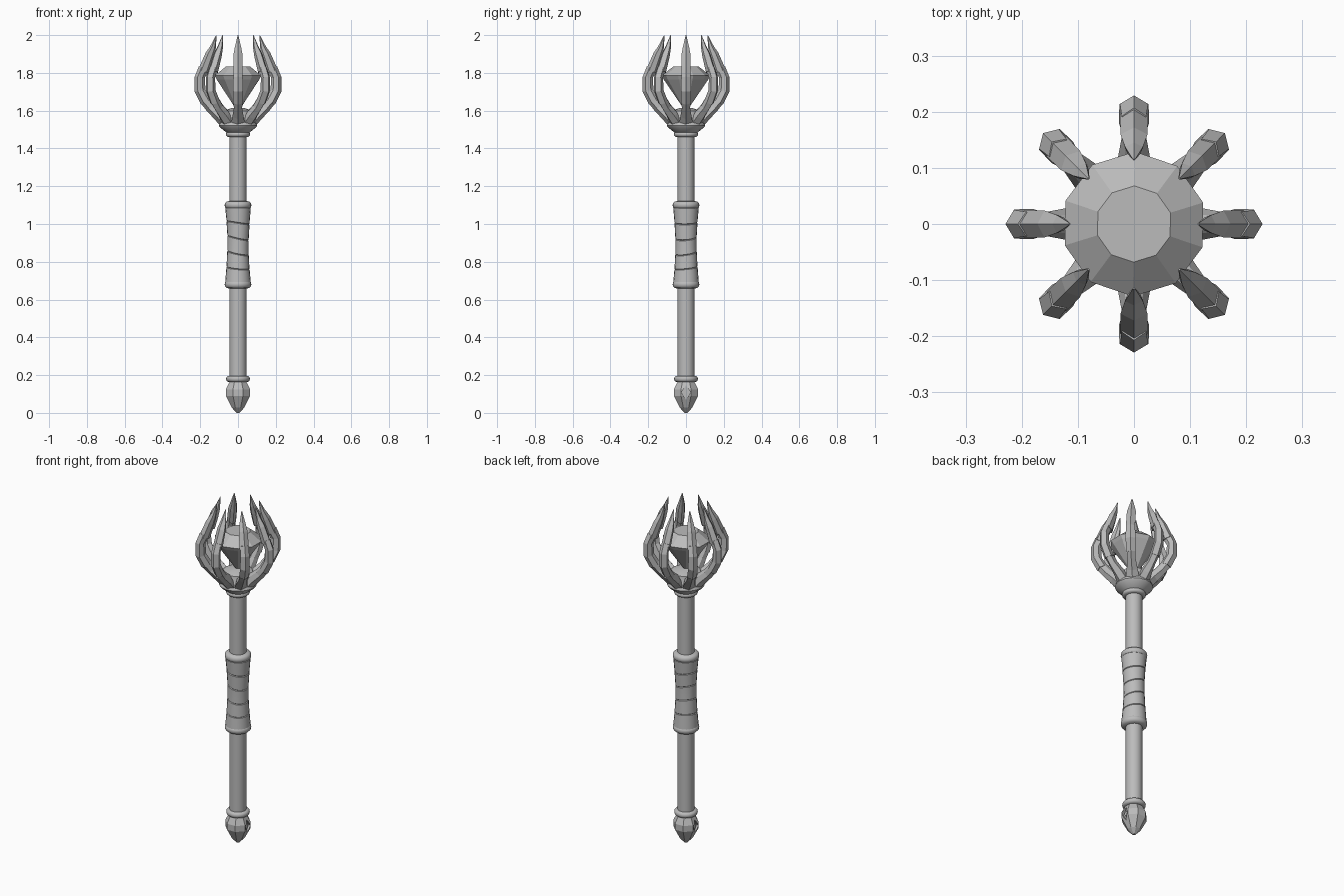
import bpy, bmesh, math
from mathutils import Matrix, Vector

if "Cube" in bpy.data.objects:
    bpy.data.objects.remove(bpy.data.objects["Cube"])

stone = bpy.data.materials.new("grey_stone")
stone.diffuse_color = (0.5, 0.5, 0.5, 1)
stone.use_nodes = True
stone.node_tree.nodes["Principled BSDF"].inputs["Base Color"].default_value = stone.diffuse_color


def finish(bm, name, smooth=None):
    bmesh.ops.recalc_face_normals(bm, faces=bm.faces)
    me = bpy.data.meshes.new(name)
    bm.to_mesh(me)
    bm.free()
    ob = bpy.data.objects.new(name, me)
    bpy.context.collection.objects.link(ob)
    me.materials.append(stone)
    if smooth:
        bpy.ops.object.select_all(action='DESELECT')
        ob.select_set(True)
        bpy.context.view_layer.objects.active = ob
        bpy.ops.object.shade_smooth_by_angle(angle=math.radians(smooth))
    return ob


def loft(bm, rings):
    """Skin a list of equal-sized point rings and cap both ends."""
    vr = [[bm.verts.new(p) for p in r] for r in rings]
    n = len(vr[0])
    for a, b in zip(vr, vr[1:]):
        for i in range(n):
            j = (i + 1) % n
            bm.faces.new((a[i], a[j], b[j], b[i]))
    bm.faces.new(vr[0][::-1])
    bm.faces.new(vr[-1])


def lathe(name, profile, sides, smooth=None, phase=0.0, tilt=None):
    """Turn (radius, z) pairs; tilt(z) gives an optional slant of each ring."""
    bm = bmesh.new()
    rings = []
    for r, z in profile:
        t = tilt(z) if tilt else 0
        ring = []
        for i in range(sides):
            a = math.tau * i / sides + phase
            ring.append((r * math.cos(a), r * math.sin(a), z + t * math.cos(a - 3 * z)))
        rings.append(ring)
    loft(bm, rings)
    return finish(bm, name, smooth)


def bead(z, r, h, inner):
    """Rounded ring profile."""
    return [(inner + (r - inner) * math.sin(math.pi * k / 6) ** 0.6 if 0 < k < 6 else inner,
             z - h * math.cos(math.pi * k / 6)) for k in range(7)]


# Shaft and its rounded rings
lathe("shaft", [(0.045, 0.15), (0.045, 1.49)], 20, 40)
for label, z, r, h in (("pommel_ring", 0.18, 0.063, 0.017),
                       ("grip_lower_ring", 0.68, 0.071, 0.022),
                       ("grip_upper_ring", 1.10, 0.071, 0.022),
                       ("neck_ring", 1.475, 0.064, 0.015)):
    lathe(label, bead(z, r, h, 0.04), 24, 50)

# Waisted grip made of slanted, overlapping wraps
wraps = []
for k in range(5):
    z0, z1 = 0.69 + 0.08 * k, 0.69 + 0.08 * (k + 1)
    for z, lift in ((z0, 0.0015), (z0 + 0.04, 0.002), (z1 - 0.006, 0.002), (z1 - 0.003, -0.002)):
        u = abs(z - 0.89) / 0.2
        wraps.append((0.054 + 0.012 * u ** 1.6 + lift, z))
lathe("grip_wrap", wraps, 20, 30, tilt=lambda z: 0.014 * max(0, 1 - (abs(z - 0.89) / 0.2) ** 2))

# Faceted pommel with a diamond recess on both sides
pommel = lathe("pommel", [(0.008, 0.0), (0.036, 0.028), (0.069, 0.09), (0.069, 0.125),
                          (0.046, 0.17)], 8, phase=math.pi / 8)


def diamond(name, x0, x1, w, h):
    bm = bmesh.new()
    for s in (-1, 1):
        loft(bm, [[(s * x, w * math.sin(a), 0.108 + h * math.cos(a))
                   for a in (k * math.pi / 2 for k in range(4))] for x in (x0, x1)])
    return finish(bm, name)


cutter = diamond("pommel_cutter", 0.052, 0.09, 0.024, 0.038)
cutter.hide_render = True
cutter.hide_viewport = True
cut = pommel.modifiers.new("recess", 'BOOLEAN')
cut.operation = 'DIFFERENCE'
cut.solver = 'EXACT'
cut.object = cutter
diamond("pommel_inlay", 0.045, 0.058, 0.012, 0.02)

# Flared cup that carries the claws
lathe("cup", [(0.045, 1.475), (0.062, 1.485), (0.096, 1.512), (0.102, 1.522), (0.098, 1.534),
              (0.086, 1.55), (0.08, 1.598), (0.03, 1.615)], 16, 30)

# Floating cut gem
lathe("gem", [(0.012, 1.61), (0.118, 1.765), (0.129, 1.785), (0.068, 1.833)], 10, phase=0.3)

# Claws: (outer radius, outer z, inner radius, inner z, half width) per section
lower = [(0.095, 1.522, 0.055, 1.56, 0.036), (0.125, 1.555, 0.075, 1.60, 0.030),
         (0.168, 1.602, 0.118, 1.635, 0.022), (0.199, 1.642, 0.146, 1.668, 0.024)]
middle = [(0.196, 1.632, 0.142, 1.660, 0.027), (0.229, 1.700, 0.172, 1.712, 0.026),
          (0.229, 1.780, 0.176, 1.772, 0.025), (0.207, 1.835, 0.154, 1.815, 0.022)]
tip = [(0.212, 1.815, 0.152, 1.800, 0.025), (0.172, 1.905, 0.128, 1.880, 0.024),
       (0.145, 1.945, 0.118, 1.925, 0.016), (0.116, 2.000, 0.113, 1.997, 0.002)]


def section(ro, zo, ri, zi, w):
    """Six-sided cross-section with a ridge outside and inside."""
    o, i = Vector((ro, 0, zo)), Vector((ri, 0, zi))
    a, b = o.lerp(i, 0.28), o.lerp(i, 0.75)
    s, t = Vector((0, w, 0)), Vector((0, w * 0.7, 0))
    return [o, a + s, b + t, i, b - t, a - s]


for n in range(8):
    bm = bmesh.new()
    for part in (lower, middle, tip):
        loft(bm, [section(*row) for row in part])
    bm.transform(Matrix.Rotation(n * math.pi / 4, 4, 'Z'))
    finish(bm, f"claw_{n + 1}")
